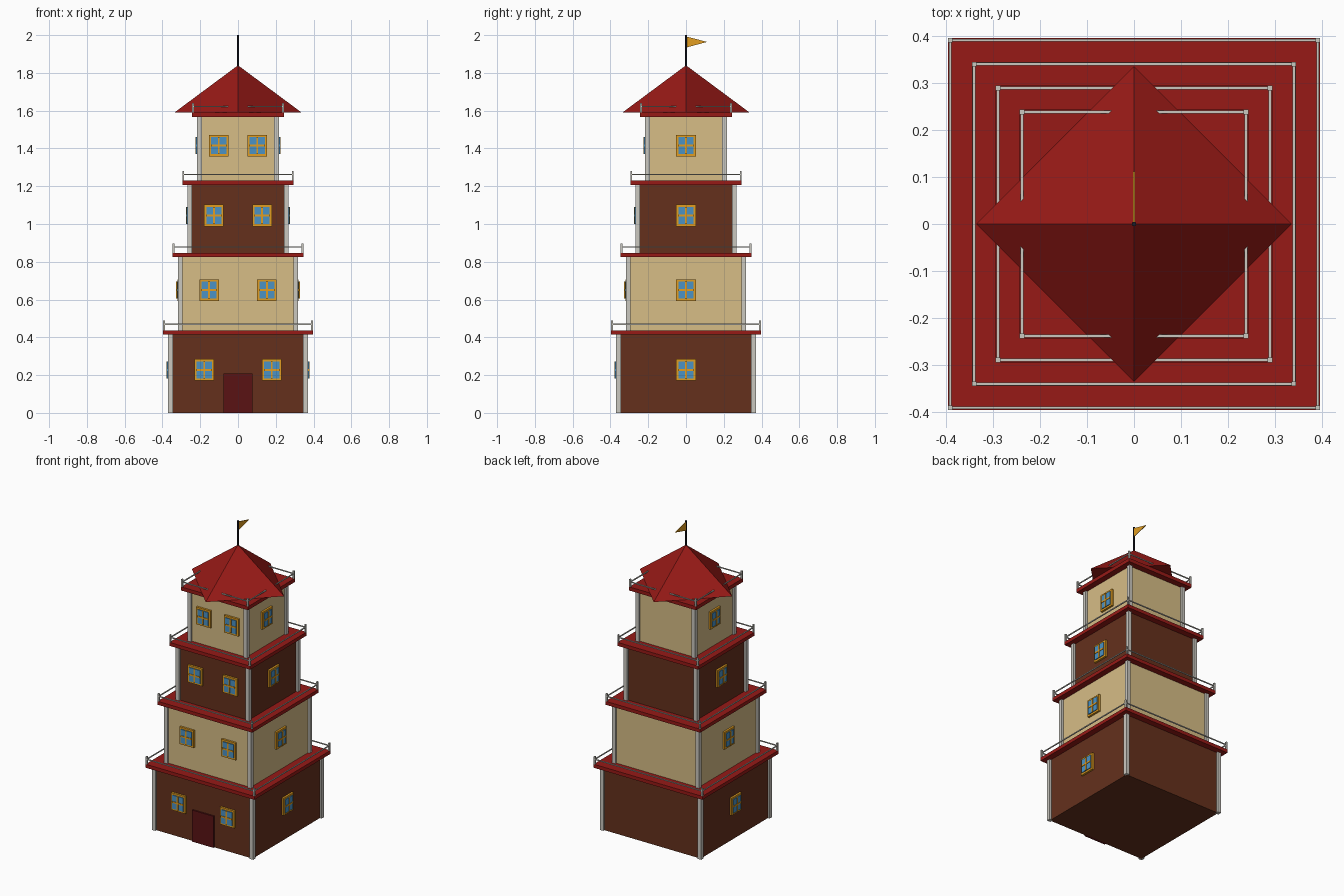
import bpy, bmesh, math
from mathutils import Matrix, Vector

if "Cube" in bpy.data.objects:
    bpy.data.objects.remove(bpy.data.objects["Cube"])


def mat(name, rgb):
    m = bpy.data.materials.new(name)
    m.diffuse_color = (*rgb, 1)
    m.use_nodes = True
    m.node_tree.nodes["Principled BSDF"].inputs["Base Color"].default_value = m.diffuse_color
    return m


BROWN = mat("brown_wall", (0.13, 0.03, 0.012))
CREAM = mat("cream_wall", (0.68, 0.51, 0.24))
RED = mat("red_roof", (0.31, 0.01, 0.008))
DOOR = mat("door_red", (0.1, 0.006, 0.007))
GOLD = mat("gold", (0.76, 0.34, 0.015))
BLUE = mat("glass_blue", (0.07, 0.29, 0.56))
STONE = mat("stone", (0.6, 0.58, 0.53))
DARK = mat("dark_metal", (0.012, 0.012, 0.02))


def finish(name, bm, material):
    bmesh.ops.recalc_face_normals(bm, faces=bm.faces)
    me = bpy.data.meshes.new(name)
    bm.to_mesh(me)
    bm.free()
    me.materials.append(material)
    ob = bpy.data.objects.new(name, me)
    bpy.context.collection.objects.link(ob)
    return ob


def boxes(name, parts, material, matrix=Matrix()):
    """One object from several boxes given as (low corner, high corner)."""
    bm = bmesh.new()
    for lo, hi in parts:
        lo, hi = Vector(lo), Vector(hi)
        m = Matrix.Translation((lo + hi) / 2) @ Matrix.Diagonal((*(hi - lo), 1))
        bmesh.ops.create_cube(bm, size=1, matrix=matrix @ m)
    return finish(name, bm, material)


def corner_boxes(c, r, z0, z1):
    return [((sx * c - r, sy * c - r, z0), (sx * c + r, sy * c + r, z1))
            for sx in (-1, 1) for sy in (-1, 1)]


def window(name, wall, offset, z, angle):
    """Window on the front wall, turned around z to face another side."""
    m = (Matrix.Rotation(angle, 4, 'Z')
         @ Matrix.Translation((offset, -wall, z)))
    boxes(name + "_frame", [((-.052, -.013, -.057), (.052, .005, .057))], GOLD, m)
    boxes(name + "_glass", [((-.04, -.018, -.045), (.04, 0, .045))], BLUE, m)
    boxes(name + "_bars", [((-.005, -.021, -.045), (.005, -.01, .045)),
                           ((-.04, -.021, -.005), (.04, -.01, .005))], GOLD, m)


# Storeys: half width, floor z, ceiling z, slab top z, wall colour
storeys = [(.357, 0, .414, .437, BROWN),
           (.306, .437, .824, .847, CREAM),
           (.255, .847, 1.207, 1.230, BROWN),
           (.204, 1.230, 1.566, 1.590, CREAM)]
for i, (w, z0, z1, z2, wall) in enumerate(storeys, 1):
    boxes(f"storey_{i}_walls", [((-w, -w, z0), (w, w, z1))], wall)
    boxes(f"storey_{i}_corner_posts", corner_boxes(w, .0125, z0, z1), STONE)
    s = w + .040
    boxes(f"storey_{i}_eave", [((-s, -s, z1), (s, s, z2))], RED)
    # Railing around the eave
    c, r, h = s - .005, .003, z2 + .032
    boxes(f"storey_{i}_rail_posts", corner_boxes(c, .005, z2, z2 + .051), STONE)
    rails = []
    for sg in (-1, 1):
        rails.append(((-c, sg * c - r, h - r), (c, sg * c + r, h + r)))
        rails.append(((sg * c - r, -c, h - r), (sg * c + r, c, h + r)))
    boxes(f"storey_{i}_rails", rails, STONE)
    # Two front windows, one on each side, none at the back
    wz = z0 + .55 * (z1 - z0)
    window(f"storey_{i}_front_window_left", w, -w / 2, wz, 0)
    window(f"storey_{i}_front_window_right", w, w / 2, wz, 0)
    window(f"storey_{i}_right_window", w, 0, wz, math.pi / 2)
    window(f"storey_{i}_left_window", w, 0, wz, -math.pi / 2)

# Door
boxes("door", [((-.078, -.367, 0), (.078, -.35, .208))], DOOR)

# Pyramid roof with its corners on the axes
bm = bmesh.new()
ring = [bm.verts.new((.337 * math.cos(a), .337 * math.sin(a), 1.59))
        for a in (k * math.pi / 2 for k in range(4))]
tip = bm.verts.new((0, 0, 1.84))
bm.faces.new(ring)
for k in range(4):
    bm.faces.new((ring[k], ring[(k + 1) % 4], tip))
finish("roof", bm, RED)

# Flag pole
bm = bmesh.new()
bmesh.ops.create_cone(bm, cap_ends=True, segments=8, radius1=.005, radius2=.005,
                      depth=.2, matrix=Matrix.Translation((0, 0, 1.9)))
finish("flag_pole", bm, DARK)

# Triangular flag
bm = bmesh.new()
f = bm.faces.new([bm.verts.new(p) for p in
                  ((-.002, .004, 1.992), (-.002, .004, 1.935), (-.002, .112, 1.964))])
ext = bmesh.ops.extrude_face_region(bm, geom=[f], use_keep_orig=True)
bmesh.ops.translate(bm, vec=(.004, 0, 0),
                    verts=[v for v in ext["geom"] if isinstance(v, bmesh.types.BMVert)])
finish("flag", bm, GOLD)
